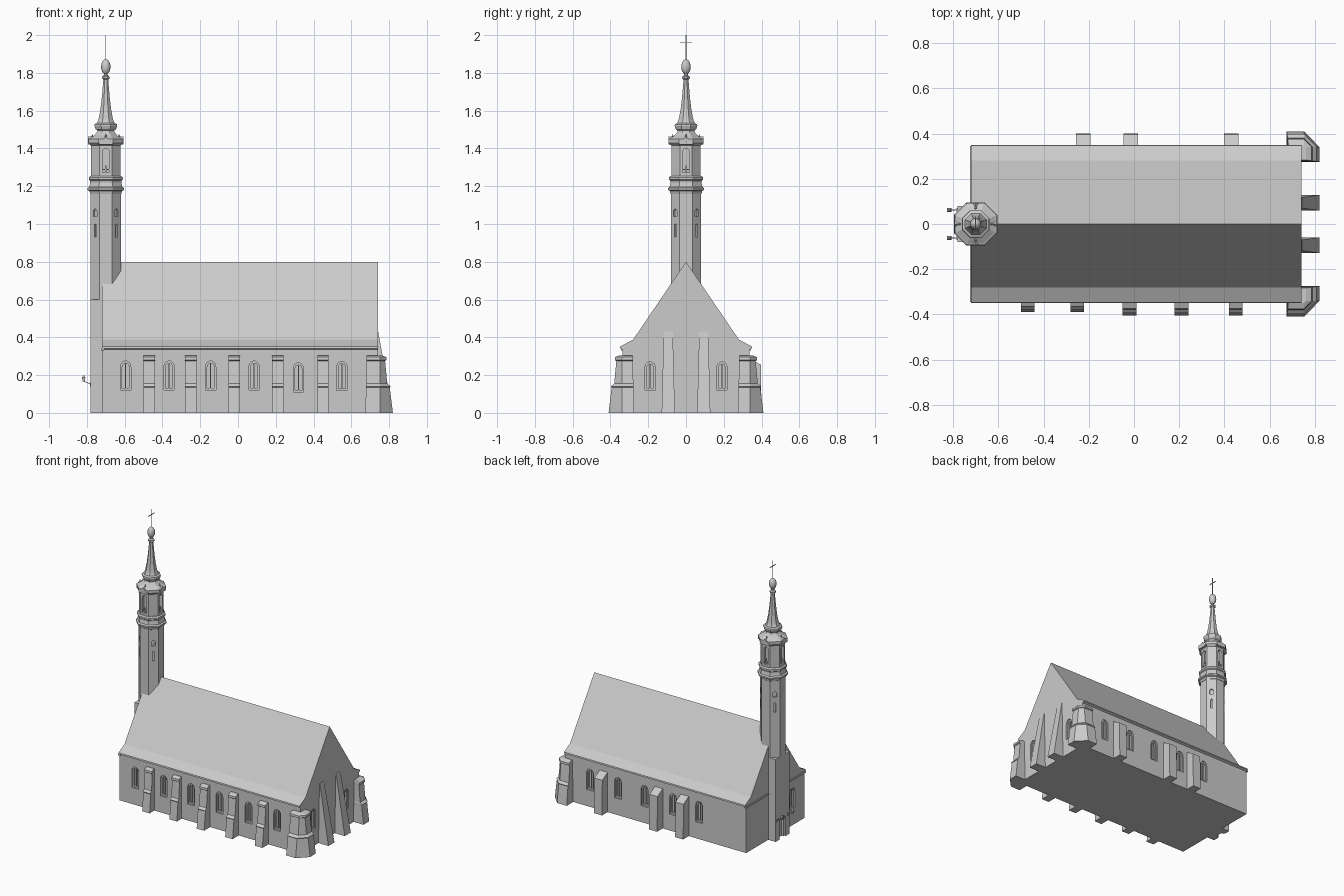
import bpy, bmesh, math
from mathutils import Matrix, Vector

if "Cube" in bpy.data.objects:
    bpy.data.objects.remove(bpy.data.objects["Cube"])

TX = -0.70           # tower axis
WALL = 0.335         # half width of nave
X0, X1 = -0.72, 0.74


def loft_bm(bm, rings):
    """Skin equal-length point rings and cap both ends."""
    vs = [[bm.verts.new(p) for p in r] for r in rings]
    n = len(vs[0])
    for a, b in zip(vs, vs[1:]):
        for i in range(n):
            bm.faces.new((a[i], a[(i + 1) % n], b[(i + 1) % n], b[i]))
    bm.faces.new(vs[0][::-1])
    bm.faces.new(vs[-1])


def finish(name, bm):
    bmesh.ops.recalc_face_normals(bm, faces=bm.faces)
    me = bpy.data.meshes.new(name)
    bm.to_mesh(me)
    bm.free()
    ob = bpy.data.objects.new(name, me)
    bpy.context.collection.objects.link(ob)
    return ob


def loft(name, *ring_sets):
    bm = bmesh.new()
    for rings in ring_sets:
        loft_bm(bm, rings)
    return finish(name, bm)


def octagon(r, z):
    R = r / math.cos(math.pi / 8)
    return [(TX + R * math.cos(a), R * math.sin(a), z)
            for a in (math.pi / 8 + i * math.pi / 4 for i in range(8))]


def box(x0, x1, y0, y1, z0, z1):
    return [[(x0, y0, z), (x1, y0, z), (x1, y1, z), (x0, y1, z)] for z in (z0, z1)]


def place(x, y, deg):
    """Local -y becomes the outward direction of a wall."""
    return Matrix.Translation((x, y, 0)) @ Matrix.Rotation(math.radians(deg), 4, 'Z')


def on_tower(r, deg):
    return Matrix.Translation((TX, 0, 0)) @ Matrix.Rotation(math.radians(deg), 4, 'Z') @ Matrix.Translation((0, -r, 0))


def arch(m, w, z0, z1, y0, y1):
    h = w / 2
    pts = [(-h, z0), (h, z0)] + [(h * math.cos(a), z1 - h * 1.2 + h * 1.2 * math.sin(a))
                                 for a in (i * math.pi / 8 for i in range(9))]
    return [[m @ Vector((x, y, z)) for x, z in pts] for y in (y0, y1)]


def cut(ob, ring_sets):
    cutter = loft("cutter", *ring_sets)
    cutter.hide_render = True
    mod = ob.modifiers.new("recess", 'BOOLEAN')
    mod.operation, mod.solver, mod.object = 'DIFFERENCE', 'EXACT', cutter
    dg = bpy.context.evaluated_depsgraph_get()
    me = bpy.data.meshes.new_from_object(ob.evaluated_get(dg))
    ob.modifiers.clear()
    ob.data = me
    bpy.data.objects.remove(cutter)


# Nave with steep roof and flared eaves
half = [(WALL, 0), (WALL, 0.335), (0.35, 0.342), (0.348, 0.352), (0.28, 0.388)]
prof = half + [(0, 0.80)] + [(-y, z) for y, z in half[::-1]]
nave = loft("nave_and_roof", [[(x, y, z) for y, z in prof] for x in (X0, X1)])

# Arched nave windows: (placement, sill, top)
wins = [(place(x, -WALL, 0), 0.12 - d, 0.275 - d) for x, d in
        ((-0.595, 0), (-0.365, 0), (-0.145, 0), (0.085, 0), (0.32, 0.01), (0.55, 0.002))]
wins += [(place(x, WALL, 180), 0.12, 0.275) for x in (0.54, 0.315, 0.10, -0.13, -0.34)]
wins += [(place(X1, y, 90), 0.12, 0.27) for y in (-0.19, 0.19)]
wins += [(place(X0, -0.2, -90), 0.12, 0.27)]
cut(nave, [arch(m, 0.055, a, b, -0.02, 0.010) for m, a, b in wins])
cut(nave, [arch(m, 0.036, a + 0.012, b - 0.012, -0.02, 0.022) for m, a, b in wins])
bars = []
for m, a, b in wins:
    bars.append([[m @ Vector((x, y, z)) for x, y in
                  ((-0.002, 0.012), (0.002, 0.012), (0.002, 0.025), (-0.002, 0.025))]
                 for z in (a + 0.01, b - 0.014)])
loft("window_mullions", *bars)

# Stepped buttresses on the front wall; levels are (z, projection)
LEVELS = [(0, 1.0), (0.135, 0.78), (0.14, 0.84), (0.155, 0.6), (0.275, 0.45),
          (0.28, 0.56), (0.295, 0.54), (0.305, 0.2)]
for i, (x, d) in enumerate(((-0.47, 0.055), (-0.25, 0.055), (-0.02, 0.07), (0.21, 0.07), (0.45, 0.07))):
    loft(f"front_buttress_{i}", [[(x - w, -WALL - d * k, z), (x + w, -WALL - d * k, z),
                                  (x + w, -WALL + 0.01, z), (x - w, -WALL + 0.01, z)]
                                 for z, k in LEVELS for w in (0.03,)])

# Plain sloped-top buttresses on the back wall
for i, x in enumerate((-0.225, -0.015, 0.43)):
    side = [(WALL - 0.01, 0), (0.40, 0), (0.396, 0.255), (WALL - 0.01, 0.295)]
    loft(f"back_buttress_{i}", [[(x + s, y, z) for y, z in side] for s in (-0.032, 0.032)])

# Wrap-around corner buttresses and tapered wedges at the east end
for s, tag in ((-1, "front"), (1, "back")):
    rings = []
    for z, k in LEVELS:
        d = 0.075 * k
        e = 0.01 * k
        pts = [(0.685 - e, 0.32), (0.685 - e, WALL + d), (X1 + 0.012, WALL + d),
               (X1 + d + 0.005, WALL + 0.005), (X1 + d + 0.005, 0.285 - e), (0.72, 0.285 - e)]
        rings.append([(x, s * y, z) for x, y in pts])
    loft(f"corner_buttress_{tag}", rings)
    yc = s * 0.094
    loft(f"gable_wedge_{tag}", [[(0.73, yc - w, z), (x, yc - w, z), (x, yc + w, z), (0.73, yc + w, z)]
                                for z, x, w in ((0, 0.82, 0.035), (0.43, 0.742, 0.024))])

# String course on the west wall
loft("west_string_course", box(X0 - 0.006, X0 + 0.01, -0.345, 0.345, 0.33, 0.342))

# Tower: square pier with door, octagonal shaft with slits
pier = loft("tower_pier", box(-0.78, -0.63, -0.08, 0.08, 0, 0.60))
cut(pier, [arch(place(-0.78, 0, -90), 0.07, -0.01, 0.16, -0.02, 0.012)])
cut(pier, [arch(place(-0.78, 0, -90), 0.05, -0.01, 0.145, -0.02, 0.025)])
shaft = loft("tower_shaft", [octagon(0.08, 0.59), octagon(0.08, 1.18)])
diag = (45, 135, 225, 315)
cut(shaft, [arch(on_tower(0.08, a), 0.012, 0.93, 1.0, -0.02, 0.01) for a in diag]
    + [arch(on_tower(0.08, a), 0.026, 1.04, 1.08, -0.02, 0.01) for a in diag])

# Gallery mouldings between shaft and belfry
loft("tower_cornice", [octagon(r, z) for r, z in
     ((0.07, 1.15), (0.082, 1.16), (0.086, 1.175), (0.096, 1.18), (0.096, 1.19), (0.087, 1.197),
      (0.082, 1.22), (0.084, 1.23), (0.09, 1.235), (0.09, 1.247), (0.082, 1.255), (0.07, 1.256))])

# Belfry with tall recessed openings
belfry = loft("belfry", [octagon(0.078, 1.25), octagon(0.078, 1.43)])
axes = (0, 90, 180, 270)
cut(belfry, [arch(on_tower(0.078, a), 0.036, 1.272, 1.40, -0.02, 0.022) for a in axes])
rails = []
for a in axes:
    m = on_tower(0.078, a)
    rails.append([[m @ Vector(p) for p in r] for r in box(-0.018, 0.018, 0.006, 0.01, 1.285, 1.292)])
    rails.append([[m @ Vector(p) for p in r] for r in box(-0.003, 0.003, 0.006, 0.01, 1.272, 1.31)])
loft("belfry_rails", *rails)

# Belfry roof, bulb and spire
loft("spire", [octagon(r, z) for r, z in
     ((0.078, 1.415), (0.084, 1.42), (0.092, 1.43), (0.092, 1.45), (0.085, 1.453), (0.062, 1.468),
      (0.047, 1.485), (0.044, 1.494), (0.054, 1.502), (0.060, 1.52), (0.059, 1.528), (0.047, 1.534),
      (0.040, 1.55), (0.036, 1.565), (0.028, 1.61), (0.021, 1.67), (0.015, 1.74), (0.013, 1.765),
      (0.020, 1.77), (0.020, 1.78), (0.011, 1.787), (0.009, 1.80))])

# Small gables with pinnacles on the four main faces
gables = []
bm = bmesh.new()
for a in axes:
    m = on_tower(0.088, a)
    gables.append([[m @ Vector(p) for p in ((-0.042, y, 1.42), (0.042, y, 1.42), (0, y, 1.462))]
                   for y in (-0.005, 0.04)])
    p = m @ Vector((0, 0.018, 0))
    bmesh.ops.create_cone(bm, cap_ends=True, segments=6, radius1=0.005, radius2=0.001, depth=0.03,
                          matrix=Matrix.Translation((p.x, p.y, 1.462)))
    bmesh.ops.create_icosphere(bm, subdivisions=1, radius=0.006,
                               matrix=Matrix.Translation((p.x, p.y, 1.465)))
loft("belfry_gables", *gables)
finish("pinnacles", bm)

# Egg-shaped finial and cross
bm = bmesh.new()
bmesh.ops.create_uvsphere(bm, u_segments=16, v_segments=10, radius=1,
                          matrix=Matrix.Translation((TX, 0, 1.832)) @ Matrix.Diagonal((0.025, 0.025, 0.04, 1)))
for f in bm.faces:
    f.smooth = True
finish("finial", bm)
loft("cross", box(TX - 0.002, TX + 0.002, -0.002, 0.002, 1.86, 2.0),
     box(TX - 0.002, TX + 0.002, -0.033, 0.033, 1.958, 1.962))

# Lanterns either side of the door
for s, tag in ((-1, "right"), (1, "left")):
    y = s * 0.062
    loft(f"door_lantern_{tag}",
         [[(x + dx, y + dy, z) for dx, dy in ((-r, -r), (r, -r), (r, r), (-r, r))]
          for x, z, r in ((-0.817, 0.165, 0.005), (-0.817, 0.187, 0.009), (-0.817, 0.197, 0.003))],
         [[(x, y + dy, z + dz) for dy, dz in ((-0.002, -0.002), (0.002, -0.002), (0.002, 0.002), (-0.002, 0.002))]
          for x, z in ((-0.775, 0.15), (-0.817, 0.168))],
         box(-0.784, -0.77, y - 0.008, y + 0.008, 0.14, 0.16))
